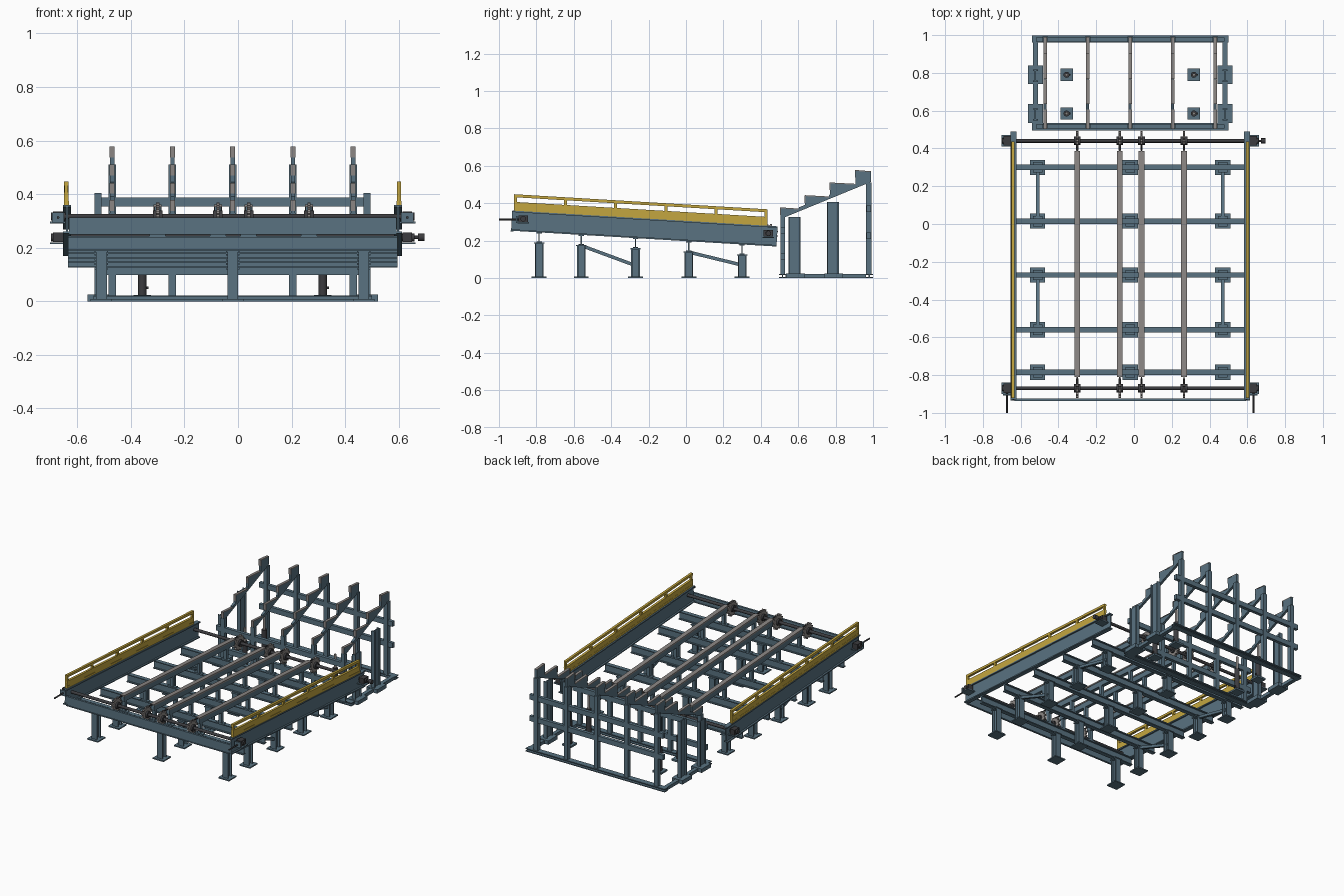
import bpy, bmesh, math
from mathutils import Vector, Matrix

if "Cube" in bpy.data.objects:
    bpy.data.objects.remove(bpy.data.objects["Cube"])


def mat(name, c):
    m = bpy.data.materials.new(name)
    m.diffuse_color = (*c, 1)
    m.use_nodes = True
    m.node_tree.nodes["Principled BSDF"].inputs["Base Color"].default_value = m.diffuse_color
    return m


BLUE = mat("blue_paint", (0.10, 0.17, 0.22))
YELLOW = mat("yellow_paint", (0.55, 0.38, 0.05))
DARK = mat("dark_steel", (0.045, 0.045, 0.05))
GREY = mat("worn_steel", (0.26, 0.24, 0.23))
CX = -0.02                               # centre line of the machine
Z, X = (0, 0, 1), (1, 0, 0)


def top(y):                              # sloping top line of the deck
    return 0.305 - 0.0595 * y


def rect(w, h):
    return [(-w/2, -h/2), (w/2, -h/2), (w/2, h/2), (-w/2, h/2)]


def ibeam(w, h, t):
    a, b, c = w/2, h/2, t/2
    return [(-a, -b), (a, -b), (a, -b+t), (c, -b+t), (c, b-t), (a, b-t),
            (a, b), (-a, b), (-a, b-t), (-c, b-t), (-c, -b+t), (-a, -b+t)]


def gear(r, n):
    pts = []
    for i in range(n):
        for k, f in ((0, .8), (.3, .8), (.42, 1), (.75, 1)):
            a = 2 * math.pi * (i + k) / n
            pts.append((r*f*math.cos(a), r*f*math.sin(a)))
    return pts


def sweep(name, prof, p0, p1, m, up=Z):
    """Extrude a profile (side, up) from p0 to p1."""
    p0, p1 = Vector(p0), Vector(p1)
    d = (p1 - p0).normalized()
    s = d.cross(Vector(up)).normalized()
    u = s.cross(d)
    bm = bmesh.new()
    rings = [[bm.verts.new(p + s*a + u*b) for a, b in prof] for p in (p0, p1)]
    n = len(prof)
    bm.faces.new(rings[0])
    bm.faces.new(rings[1][::-1])
    for i in range(n):
        j = (i + 1) % n
        bm.faces.new((rings[0][i], rings[0][j], rings[1][j], rings[1][i]))
    bmesh.ops.recalc_face_normals(bm, faces=bm.faces)
    me = bpy.data.meshes.new(name)
    bm.to_mesh(me)
    bm.free()
    me.materials.append(m)
    ob = bpy.data.objects.new(name, me)
    bpy.context.collection.objects.link(ob)
    return ob


def box(name, c, size, m):
    x, y, z = c
    return sweep(name, rect(size[0], size[2]), (x, y - size[1]/2, z), (x, y + size[1]/2, z), m)


def rod(name, p0, p1, r, m, up=Z, n=20):
    prof = [(r*math.cos(2*math.pi*i/n), r*math.sin(2*math.pi*i/n)) for i in range(n)]
    ob = sweep(name, prof, p0, p1, m, up)
    for f in ob.data.polygons:
        f.use_smooth = len(f.vertices) == 4
    return ob


def sloped(name, prof, x, y0, y1, off, m):
    return sweep(name, prof, (x, y0, top(y0) + off), (x, y1, top(y1) + off), m)


# Sloping side beams with yellow guard rails
for side, s in (("left", -1), ("right", 1)):
    x = CX + s * 0.618
    sloped(side + "_side_beam", ibeam(0.03, 0.108, 0.008), x, -0.932, 0.487, -0.054, BLUE)
    x = CX + s * 0.621
    sloped(side + "_guard_top_rail", rect(0.016, 0.016), x, -0.92, 0.435, 0.080, YELLOW)
    sloped(side + "_guard_lower_rail", rect(0.016, 0.034), x, -0.92, 0.435, 0.030, YELLOW)
    sloped(side + "_guard_foot", rect(0.018, 0.016), x, -0.92, 0.435, 0.007, YELLOW)
    for i in range(6):
        y = -0.912 + i * 0.268
        box(side + "_guard_post", (x, y, top(y) + 0.043), (0.014, 0.016, 0.085), YELLOW)

# Front closing beam
sweep("front_beam", ibeam(0.014, 0.065, 0.005), (CX - 0.612, -0.93, 0.281), (CX + 0.612, -0.93, 0.281), BLUE)

# Cross beams, each on three H-section legs with foot plates
ROWS = (-0.785, -0.56, -0.27, 0.015, 0.30)
RAILS = (-0.30, -0.075, 0.04, 0.265)
for y in ROWS:
    zb = top(y) - 0.108
    sweep("cross_beam", ibeam(0.028, 0.054, 0.006), (CX - 0.615, y, zb - 0.027), (CX + 0.615, y, zb - 0.027), BLUE)
    for dx in (-0.49, 0, 0.49):
        x = CX + dx
        sweep("leg", ibeam(0.04, 0.046, 0.007), (x, y, 0.006), (x, y, zb - 0.058), BLUE, (0, 1, 0))
        box("leg_cap", (x, y, zb - 0.057), (0.05, 0.055, 0.006), BLUE)
        box("foot_plate", (x, y, 0.004), (0.08, 0.08, 0.008), BLUE)
    # rail supports
    for x in RAILS:
        z0, z1 = zb - 0.002, top(y) - 0.03
        box("rail_support", (x, y, (z0 + z1)/2), (0.022, 0.022, z1 - z0), BLUE)
        box("rail_support_foot", (x, y, zb + 0.002), (0.06, 0.026, 0.006), BLUE)

# Diagonal braces on the outer legs
for dx in (-0.49, 0.49):
    for y0, y1 in ((-0.56, -0.28), (0.01, 0.295)):
        sweep("diagonal_brace", rect(0.018, 0.018), (CX+dx, y0, top(y0) - 0.165), (CX+dx, y1, 0.07), BLUE)

# Chain rails, chain strands and sprockets
SHAFTS = (-0.87, 0.44)
for x in RAILS:
    sloped("chain_rail", rect(0.024, 0.034), x, -0.805, 0.38, -0.018, BLUE)
    sloped("chain_top", rect(0.03, 0.009), x, -0.81, 0.385, 0.004, GREY)
    for y in SHAFTS:
        z = top(y) - 0.04
        e = math.copysign(0.07, y)
        sweep("sprocket", gear(0.052, 12), (x - 0.006, y, z), (x + 0.006, y, z), GREY)
        rod("sprocket_hub", (x - 0.018, y, z), (x + 0.018, y, z), 0.022, DARK)
        sloped("chain_end", rect(0.007, 0.007), x, y, y - e, 0.004, DARK)

# Shafts with bearing blocks and their brackets
for y in SHAFTS:
    z = top(y) - 0.04
    rod("shaft", (-0.695, y, z), (0.655, y, z), 0.010, DARK)
    for s in (-1, 1):
        x = CX + s * 0.652
        box("bearing_block", (x, y, z), (0.036, 0.05, 0.036), DARK)
        rod("bearing_collar", (x - 0.027, y, z), (x + 0.027, y, z), 0.015, DARK)
        box("bearing_bracket", (x + s*0.001, y, z - 0.022), (0.058, 0.06, 0.007), BLUE)
        if y < 0:                        # chain tensioner at the front
            rod("tensioner_rod", (x, -1.0, z - 0.004), (x, y, z - 0.004), 0.005, DARK, n=12)
            box("tensioner_plate", (x, -0.905, z - 0.004), (0.045, 0.008, 0.036), BLUE)
zd = top(0.44) - 0.04
rod("drive_shaft_end", (0.64, 0.44, zd), (0.68, 0.44, zd), 0.006, DARK)
rod("drive_coupling", (0.672, 0.44, zd), (0.697, 0.44, zd), 0.014, DARK)

# Step feeder: base frame
for y in (0.515, 0.98):
    sweep("feeder_base_long", ibeam(0.038, 0.022, 0.006), (CX - 0.52, y, 0.011), (CX + 0.52, y, 0.011), BLUE)
for s in (-1, 1):
    x = CX + s * 0.502
    box("feeder_base_side", (x, 0.7475, 0.011), (0.026, 0.43, 0.022), BLUE)
    # guide posts with their plates
    for y, h in ((0.58, 0.325), (0.785, 0.405)):
        sweep("guide_post", ibeam(0.026, 0.064, 0.007), (x, y, 0.01), (x, y, h), BLUE, (0, 1, 0))
        box("guide_post_plate", (x, y + 0.005, 0.012), (0.08, 0.1, 0.026), BLUE)
    # lifting cylinders
    for y in (0.585, 0.79):
        x2 = CX + s * 0.337
        box("cylinder_plate", (x2, y, 0.018), (0.066, 0.066, 0.012), BLUE)
        rod("cylinder_body", (x2, y, 0.022), (x2, y, 0.18), 0.016, DARK, (0, 1, 0))
        rod("cylinder_rod", (x2, y, 0.18), (x2, y, 0.27), 0.008, GREY, (0, 1, 0))
        box("cylinder_port", (x2 + 0.016, y, 0.05), (0.012, 0.01, 0.01), DARK)

# Horizontal bars across the feeder front and back
for y, z in ((0.517, 0.115), (0.517, 0.255), (0.977, 0.225), (0.977, 0.37)):
    box("feeder_cross_bar", (CX, y, z), (1.0, 0.022, 0.034), BLUE)

# Stepped blades: a saw profile over a sloping lower edge
STEPS = ((0.505, 0.605, 0.375), (0.637, 0.765, 0.44), (0.77, 0.902, 0.508), (0.905, 0.99, 0.575))


def low(y):
    return 0.315 + (y - 0.505) * 0.41


blade = []
for y0, y1, z in STEPS:
    blade += [(y0, low(y0) + 0.022), (y0, z), (y1, z - 0.007), (y1, low(y1) + 0.022)]
blade = blade[1:-1] + [(0.99, low(0.99)), (0.505, low(0.505))]
for i in range(5):
    x = CX + (i - 2) * 0.225
    # local side axis runs along +y when extruded along +x with z up, so mirror it
    sweep("step_blade", [(-y, z) for y, z in blade], (x - 0.008, 0, 0), (x + 0.008, 0, 0), BLUE)
    for y0, y1, z in STEPS:
        sweep("step_top_strip", rect(0.018, 0.005), (x, y0, z), (x, y1, z - 0.007), GREY)
        box("step_front_strip", (x, y0, z - 0.018), (0.018, 0.005, 0.04), GREY)
    sweep("feeder_front_post", rect(0.028, 0.024), (x, 0.517, 0.02), (x, 0.517, 0.33), BLUE, (0, 1, 0))
    sweep("feeder_back_post", rect(0.028, 0.03), (x, 0.977, 0.02), (x, 0.977, 0.51), BLUE, (0, 1, 0))
